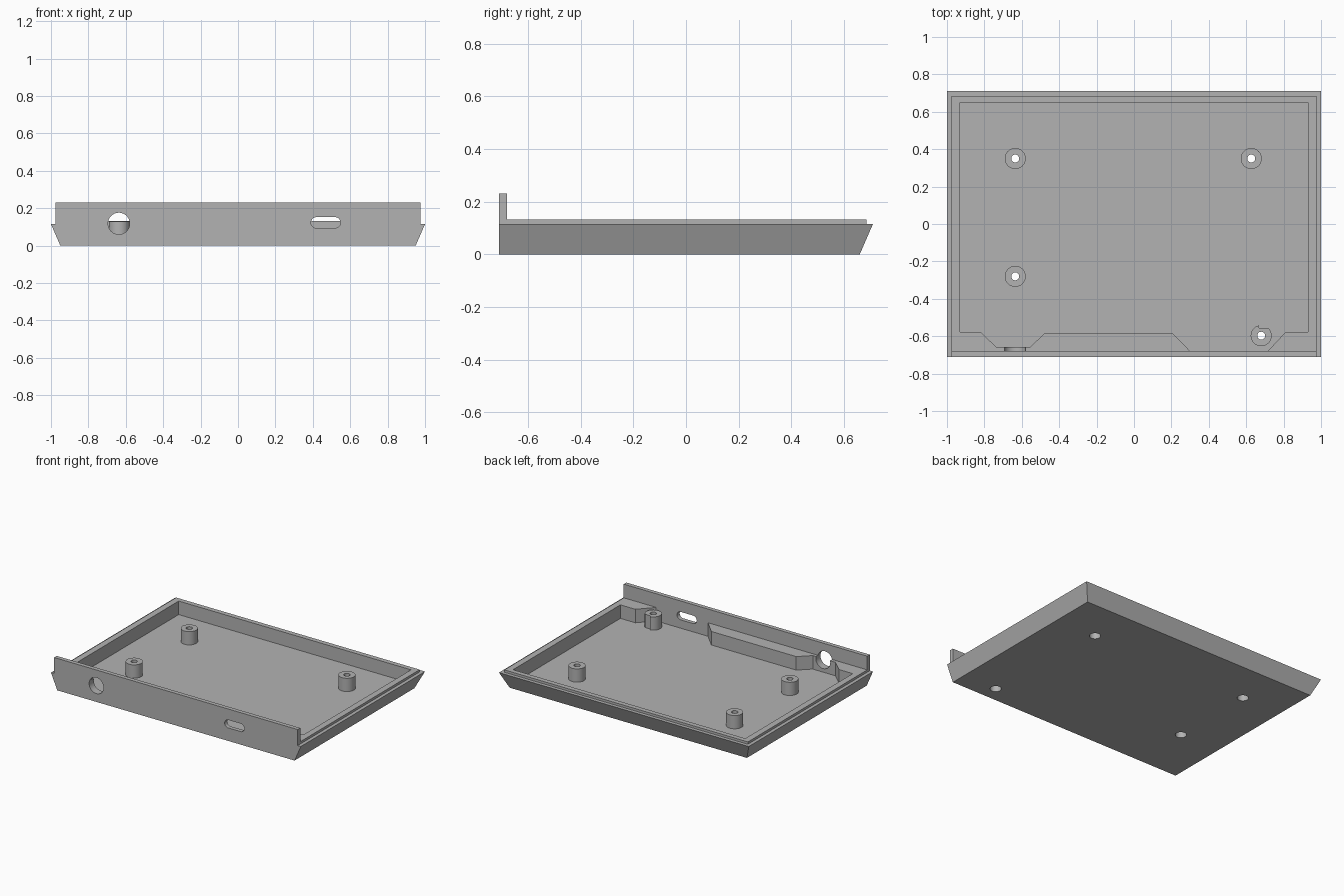
import bpy
import bmesh
from math import pi
from mathutils import Matrix

if "Cube" in bpy.data.objects:
    bpy.data.objects.remove(bpy.data.objects["Cube"], do_unlink=True)

grey = bpy.data.materials.new("Plain grey")
grey.use_nodes = True
grey.diffuse_color = (0.45, 0.45, 0.45, 1)
grey.node_tree.nodes["Principled BSDF"].inputs["Base Color"].default_value = grey.diffuse_color

FRONT, FLOOR, RIM, LIP, TOP = -0.71, 0.034, 0.115, 0.132, 0.231


def finish(name, bm):
    bmesh.ops.recalc_face_normals(bm, faces=bm.faces)
    mesh = bpy.data.meshes.new(name)
    bm.to_mesh(mesh)
    bm.free()
    mesh.materials.append(grey)
    obj = bpy.data.objects.new(name, mesh)
    bpy.context.collection.objects.link(obj)
    return obj


def prism(name, outline, z0, z1, top_outline=None):
    """Solid between a bottom outline and a matching top outline."""
    bm = bmesh.new()
    low = [bm.verts.new((x, y, z0)) for x, y in outline]
    high = [bm.verts.new((x, y, z1)) for x, y in (top_outline or outline)]
    bm.faces.new(low)
    bm.faces.new(high)
    for i in range(len(low)):
        j = (i + 1) % len(low)
        bm.faces.new((low[i], low[j], high[j], high[i]))
    return finish(name, bm)


def rect(x0, x1, y0, y1):
    return [(x0, y0), (x1, y0), (x1, y1), (x0, y1)]


def cylinder(name, x, y, z, radius, depth, along_y=False):
    bm = bmesh.new()
    turn = Matrix.Rotation(pi / 2, 4, "X") if along_y else Matrix()
    bmesh.ops.create_cone(bm, cap_ends=True, segments=48, radius1=radius, radius2=radius,
                          depth=depth, matrix=Matrix.Translation((x, y, z)) @ turn)
    return finish(name, bm)


def combine(target, tool, operation):
    mod = target.modifiers.new("join", "BOOLEAN")
    mod.operation, mod.solver, mod.object = operation, "EXACT", tool
    bpy.context.view_layer.objects.active = target
    bpy.ops.object.modifier_apply(modifier=mod.name)
    bpy.data.objects.remove(tool, do_unlink=True)


# Tray with three sloping sides and an upright front
tray = prism("case_tray", rect(-0.95, 0.95, FRONT, 0.66), 0, RIM, rect(-1, 1, FRONT, 0.71))

# Raised lip and tall front panel
combine(tray, prism("lip", rect(-0.975, 0.975, FRONT, 0.685), 0.105, LIP), "UNION")
combine(tray, prism("front_panel", rect(-0.975, 0.975, FRONT, -0.68), 0.105, TOP), "UNION")

# Inner pocket with two flared recesses behind the ports
pocket = [(-0.93, 0.65), (-0.93, -0.578), (-0.82, -0.578), (-0.737, -0.657),
          (-0.555, -0.657), (-0.475, -0.582), (0.205, -0.582), (0.3, -0.68),
          (0.715, -0.68), (0.81, -0.578), (0.93, -0.578), (0.93, 0.65)]
combine(tray, prism("pocket", pocket, FLOOR, 0.4), "DIFFERENCE")

# Round port and rounded slot through the front panel
combine(tray, cylinder("round_port", -0.637, -0.68, 0.118, 0.058, 0.1, True), "DIFFERENCE")
slot_z, slot_r = 0.123, 0.029
bm = bmesh.new()
for x in (0.419, 0.519):
    bmesh.ops.create_circle(bm, segments=48, radius=slot_r,
                            matrix=Matrix.Translation((x, -0.74, slot_z)) @ Matrix.Rotation(pi / 2, 4, "X"))
hull = bmesh.ops.convex_hull(bm, input=bm.verts)
bmesh.ops.delete(bm, geom=list(set(hull["geom_interior"] + hull["geom_unused"])), context="VERTS")
bmesh.ops.dissolve_limit(bm, angle_limit=0.01, verts=bm.verts, edges=bm.edges)
bmesh.ops.solidify(bm, geom=bm.faces[:], thickness=0)
bm.free()

# Slot outline made from two half circles, turned upright
bm = bmesh.new()
ends = []
for x, start in ((0.519, -pi / 2), (0.419, pi / 2)):
    for i in range(25):
        swing = Matrix.Rotation(-(start + pi * i / 24), 4, "Y")
        p = swing @ Matrix.Translation((slot_r, 0, 0))
        ends.append(bm.verts.new((x + p.translation.x, -0.74, slot_z + p.translation.z)))
face = bm.faces.new(ends)
extruded = bmesh.ops.extrude_face_region(bm, geom=[face], use_keep_orig=True)
moved = [v for v in extruded["geom"] if isinstance(v, bmesh.types.BMVert)]
bmesh.ops.translate(bm, verts=moved, vec=(0, 0.1, 0))
combine(tray, finish("slot", bm), "DIFFERENCE")

# Screw posts, with a through hole and a wider bore from below
for x, y in ((-0.635, 0.35), (0.627, 0.35), (-0.635, -0.28), (0.68, -0.597)):
    post = cylinder("post", x, y, 0.075, 0.056, 0.11)
    if y < -0.5:
        combine(post, prism("post_relief", rect(0.668, 0.8, -0.555, -0.5), FLOOR, 0.3), "DIFFERENCE")
    combine(tray, post, "UNION")
    combine(tray, cylinder("screw_hole", x, y, 0.1, 0.021, 0.4), "DIFFERENCE")
    combine(tray, cylinder("screw_bore", x, y, 0.0, 0.037, 0.13), "DIFFERENCE")

bpy.ops.object.select_all(action="DESELECT")
tray.select_set(True)
bpy.context.view_layer.objects.active = tray
bpy.ops.object.shade_smooth_by_angle(angle=pi / 6)
